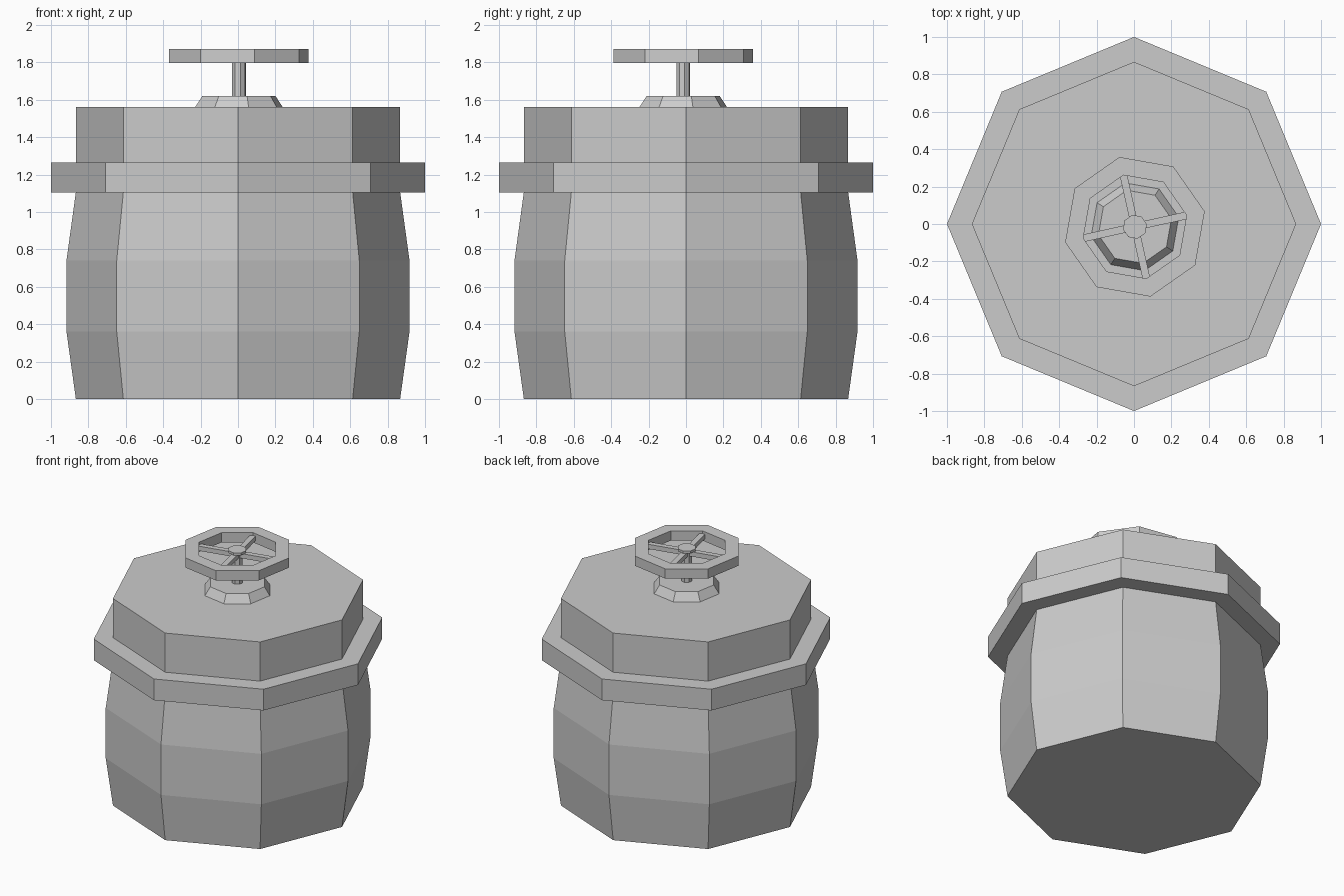
import bpy
import math
from mathutils import Matrix, Vector

cube = bpy.data.objects.get("Cube")
if cube:
    bpy.data.objects.remove(cube, do_unlink=True)

SIDES = 8
TURN = math.radians(12.5)        # the valve is turned slightly on the lid
VALVE = (0.005, -0.015)          # valve axis

grey = bpy.data.materials.new("plain_grey")
grey.use_nodes = True
colour = (0.6, 0.6, 0.6, 1)
grey.diffuse_color = colour
grey.node_tree.nodes["Principled BSDF"].inputs["Base Color"].default_value = colour


def add_object(name, verts, faces):
    mesh = bpy.data.meshes.new(name)
    mesh.from_pydata(verts, [], faces)
    mesh.materials.append(grey)
    obj = bpy.data.objects.new(name, mesh)
    bpy.context.collection.objects.link(obj)
    return obj


def lathe(name, profile, centre=(0, 0), turn=0, closed=False):
    """Turn (radius, z) points, listed upwards on the outside, into a faceted solid."""
    verts = [(centre[0] + r * math.cos(turn + math.tau * i / SIDES),
              centre[1] + r * math.sin(turn + math.tau * i / SIDES), z)
             for r, z in profile for i in range(SIDES)]
    rows = len(profile)
    faces = []
    for row in range(rows if closed else rows - 1):
        a, b = row * SIDES, (row + 1) % rows * SIDES
        for i in range(SIDES):
            j = (i + 1) % SIDES
            faces.append((a + i, a + j, b + j, b + i))
    if not closed:
        faces.append(tuple(reversed(range(SIDES))))
        faces.append(tuple(range((rows - 1) * SIDES, rows * SIDES)))
    return add_object(name, verts, faces)


def spoke(name, angle, inner, outer, width, bottom, top):
    """Flat bar running outwards from the valve axis."""
    bpy.ops.mesh.primitive_cube_add(size=1)
    obj = bpy.context.object
    obj.name = obj.data.name = name
    place = (Matrix.Translation((*VALVE, (bottom + top) / 2))
             @ Matrix.Rotation(angle, 4, 'Z')
             @ Matrix.Translation(((inner + outer) / 2, 0, 0))
             @ Matrix.Diagonal(Vector((outer - inner, width, top - bottom, 1))))
    obj.data.transform(place)
    obj.data.materials.append(grey)


# Barrel, flange and lid
lathe("barrel", [(0.867, 0), (0.917, 0.36), (0.917, 0.74), (0.867, 1.105)])
lathe("flange", [(1, 1.105), (1, 1.265)])
lathe("lid", [(0.867, 1.265), (0.867, 1.56)])

# Valve: base, stem, hub and hand wheel
lathe("valve_base", [(0.24, 1.56), (0.2, 1.62)], VALVE, TURN)
lathe("valve_stem", [(0.038, 1.62), (0.038, 1.855)], VALVE, TURN)
lathe("wheel_hub", [(0.065, 1.85), (0.065, 1.868)], VALVE, TURN)
lathe("wheel_rim", [(0.382, 1.797), (0.382, 1.87), (0.283, 1.87), (0.283, 1.797)],
      VALVE, TURN, closed=True)
for k in range(4):
    spoke(f"wheel_spoke_{k + 1}", TURN + k * math.pi / 2, 0.02, 0.286, 0.04, 1.815, 1.85)
